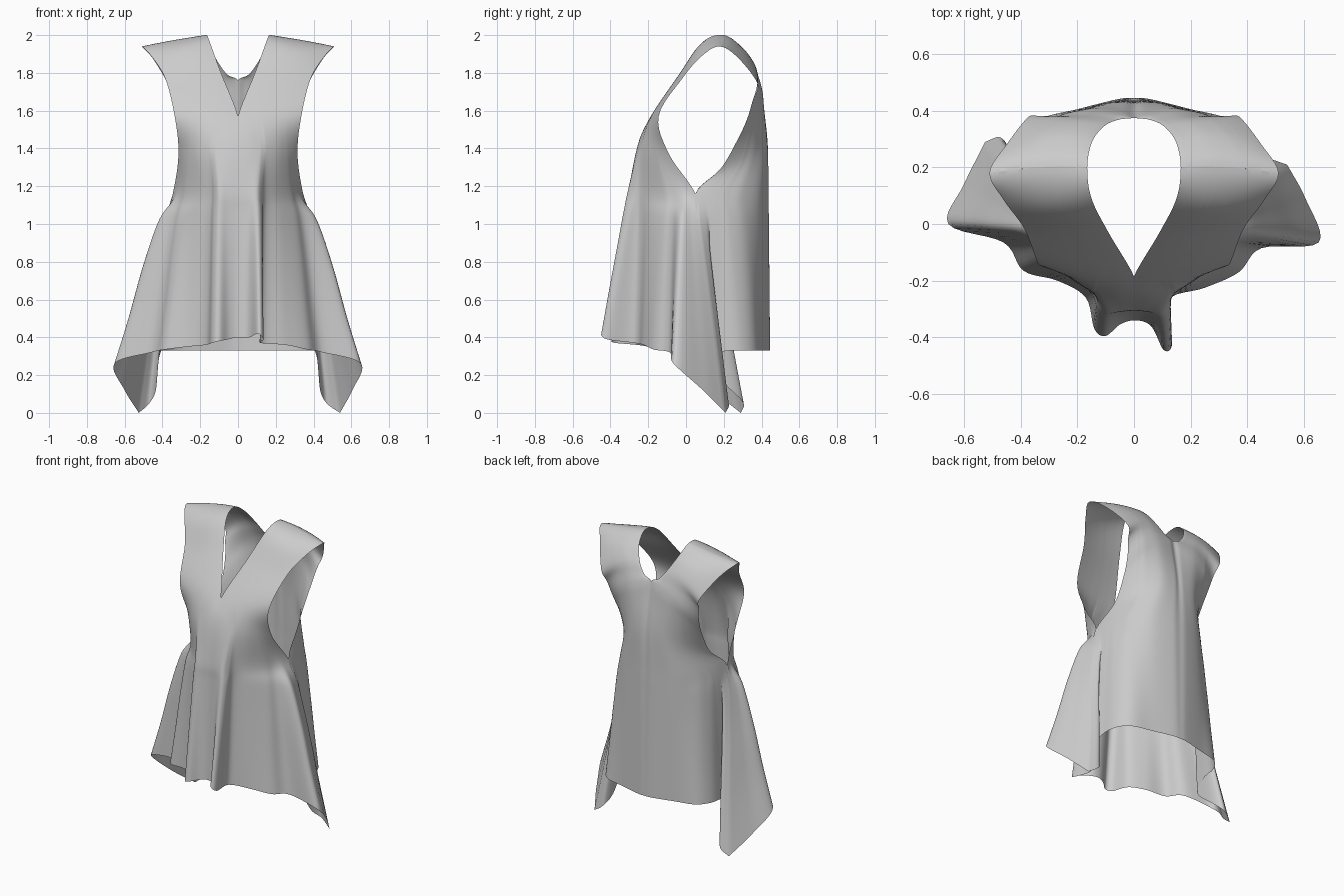
import bpy, bmesh
from mathutils import Vector as V

if "Cube" in bpy.data.objects:
    bpy.data.objects.remove(bpy.data.objects["Cube"])

STEP = 6  # samples per control span


def catmull(p0, p1, p2, p3, t):
    return 0.5 * (2 * p1 + (p2 - p0) * t + (2 * p0 - 5 * p1 + 4 * p2 - p3) * t * t
                  + (3 * p1 - p0 - 3 * p2 + p3) * t ** 3)


def spline(pts, before=None, after=None):
    a = before if before is not None else 2 * pts[0] - pts[1]
    b = after if after is not None else 2 * pts[-1] - pts[-2]
    p = [a] + list(pts) + [b]
    out = [catmull(*p[i:i + 4], k / STEP) for i in range(len(pts) - 1) for k in range(STEP)]
    return out + [pts[-1].copy()]


def spread(row, fracs):
    # parabola through inner, middle and outer point of a row; full rows pass through
    if len(row) > 3:
        return [V(q) for q in row]
    a, m, b = (V(q) for q in row)
    return [a * (1 - f) * (1 - 2 * f) + m * 4 * f * (1 - f) + b * f * (2 * f - 1) for f in fracs]


# rows from the shoulder down to the underarm: inner, middle, outer
shoulder = [(.165, .2, 2), (.33, .2, 1.975), (.51, .18, 1.94)]
front_rows = [
    shoulder,
    [(.15, .09, 1.965), (.30, .07, 1.93), (.46, .085, 1.89)],
    [(.09, -.03, 1.80), (.23, -.04, 1.78), (.385, -.02, 1.77)],
    [(0, -.185, 1.57), (.17, -.18, 1.57), (.335, -.145, 1.57)],
    [(0, -.255, 1.42), (.18, -.22, 1.40), (.315, -.09, 1.37)],
    [(0, -.30, 1.18), (.05, -.303, 1.18), (.10, -.305, 1.18), (.125, -.28, 1.17),
     (.145, -.24, 1.17), (.21, -.185, 1.17), (.275, -.115, 1.16), (.30, -.07, 1.16),
     (.325, -.02, 1.16), (.335, .015, 1.16), (.345, .05, 1.16)],
]
back_rows = [
    shoulder,
    [(.148, .29, 1.94), (.30, .30, 1.92), (.45, .28, 1.875)],
    [(.105, .345, 1.855), (.235, .365, 1.84), (.37, .38, 1.74)],
    [(.055, .368, 1.79), (.21, .385, 1.76), (.345, .355, 1.66)],
    [(0, .375, 1.76), (.2, .40, 1.68), (.325, .325, 1.56)],
    [(0, .39, 1.68), (.19, .40, 1.59), (.312, .275, 1.45)],
    [(0, .425, 1.45), (.18, .39, 1.38), (.31, .185, 1.295)],
    [(0, .435, 1.16), (.25, .345, 1.16), (.345, .05, 1.16)],
]
front_fracs = [0, .15, .3, .36, .42, .6, .75, .83, .9, .95, 1]
back_fracs = [0, .1, .35, .6, .75, .83, .88, .92, .96, 1]

# hems from the centre to the hanging side points
front_hem_right = [(0, -.34, .40), (.06, -.36, .40), (.105, -.445, .42), (.135, -.42, .39),
                   (.12, -.27, .37), (.25, -.225, .36), (.37, -.17, .335), (.45, -.085, .32),
                   (.652, -.065, .26), (.605, .09, .12), (.54, .21, 0)]
front_hem_left = [(0, -.34, .40), (.05, -.355, .39), (.10, -.395, .38), (.14, -.37, .37),
                  (.17, -.26, .36), (.27, -.20, .35), (.39, -.165, .335), (.46, -.065, .32),
                  (.655, 0, .26), (.60, .14, .12), (.525, .29, 0)]
back_hem = [(0, .445, .33), (.06, .44, .33), (.2, .405, .33), (.33, .37, .33), (.395, .29, .33),
            (.41, .18, .32), (.425, .10, .25), (.435, .16, .12), (.47, .225, .05)]


def panel(bm, rows, fracs, hem, cross_row, side):
    grid = [spread(r, fracs) for r in rows]
    top, hem = grid[-1], [V(h) for h in hem]
    # skirt rows swing out sideways fast, then hang: drop, sideways, depth
    for tz, tx, ty in ((.15, .27, .18), (.42, .53, .45), (.72, .76, .74)):
        grid.append([V((a.x + (b.x - a.x) * tx, a.y + (b.y - a.y) * ty, a.z + (b.z - a.z) * tz))
                     for a, b in zip(top, hem)])
    grid.append(hem)
    beyond = spread(cross_row, fracs)        # keeps the shoulder rounded
    cols = [spline(c, before=k) for c, k in zip(zip(*grid), beyond)]
    dense = []
    for r in zip(*cols):
        inner = r[0]
        inner.x = 0 if inner.x < .004 else inner.x
        # mirrored neighbour makes the cloth run smoothly over the centre
        mirror = V((-r[1].x, r[1].y, r[1].z)) if inner.x == 0 else None
        dense.append(spline(r, before=mirror))
    verts = [[bm.verts.new((side * max(0, p.x), p.y, max(0, p.z))) for p in r] for r in dense]
    for r0, r1 in zip(verts, verts[1:]):
        for i in range(len(r0) - 1):
            bm.faces.new((r0[i], r0[i + 1], r1[i + 1], r1[i]))


bm = bmesh.new()
for side, hem in ((1, front_hem_right), (-1, front_hem_left)):
    # front half with its draped side
    panel(bm, front_rows, front_fracs, hem, back_rows[1], side)
    # back half, meeting the front at shoulder and side seam
    shift = hem[-1][1] - .21
    rear = [(x, y + (shift if i > 6 else 0), z) for i, (x, y, z) in enumerate(back_hem)]
    panel(bm, back_rows, back_fracs, rear + [hem[-1]], front_rows[1], side)

bmesh.ops.remove_doubles(bm, verts=bm.verts, dist=.0008)
bmesh.ops.recalc_face_normals(bm, faces=bm.faces)
mesh = bpy.data.meshes.new("sleeveless_tunic")
bm.to_mesh(mesh)
bm.free()
tunic = bpy.data.objects.new("sleeveless_tunic", mesh)
bpy.context.collection.objects.link(tunic)
bpy.context.view_layer.objects.active = tunic
tunic.select_set(True)
bpy.ops.object.shade_smooth_by_angle(angle=1.0)
